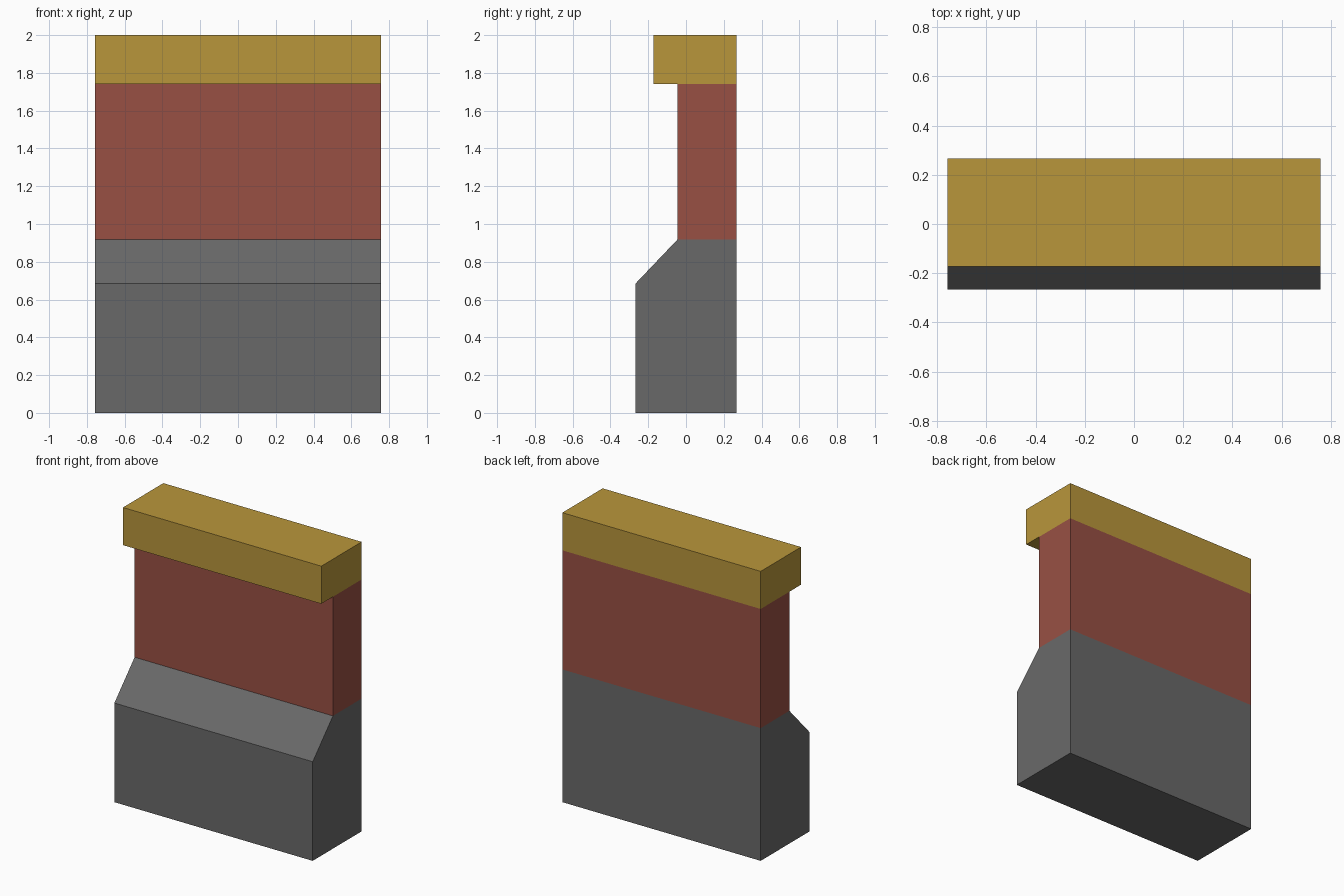
import bpy, bmesh

if "Cube" in bpy.data.objects:
    bpy.data.objects.remove(bpy.data.objects["Cube"])

HALF = 0.758   # half length along x
BACK = 0.267   # shared back plane


def material(name, rgb):
    lin = [((c / 255 + 0.055) / 1.055) ** 2.4 for c in rgb]
    m = bpy.data.materials.new(name)
    m.diffuse_color = (*lin, 1)
    m.use_nodes = True
    m.node_tree.nodes["Principled BSDF"].inputs["Base Color"].default_value = m.diffuse_color
    return m


def extrude_profile(name, profile, mat):
    """Sweep a (y, z) side profile along the full length in x."""
    bm = bmesh.new()
    face = bm.faces.new([bm.verts.new((-HALF, y, z)) for y, z in profile])
    ext = bmesh.ops.extrude_face_region(bm, geom=[face])
    verts = [g for g in ext["geom"] if isinstance(g, bmesh.types.BMVert)]
    bmesh.ops.translate(bm, verts=verts, vec=(2 * HALF, 0, 0))
    bmesh.ops.recalc_face_normals(bm, faces=bm.faces)
    me = bpy.data.meshes.new(name)
    bm.to_mesh(me)
    bm.free()
    me.materials.append(mat)
    ob = bpy.data.objects.new(name, me)
    bpy.context.collection.objects.link(ob)
    return ob


def rect(y0, z0, z1):
    return [(y0, z0), (BACK, z0), (BACK, z1), (y0, z1)]


grey = material("concrete grey", (105, 105, 105))
red = material("brick red", (152, 80, 68))
gold = material("ochre", (185, 150, 59))

# Base with sloped front shoulder
extrude_profile("wall_base", [(-BACK, 0), (BACK, 0), (BACK, 0.917),
                              (-0.046, 0.917), (-BACK, 0.685)], grey)
# Thinner upper wall
extrude_profile("upper_wall", rect(-0.046, 0.917, 1.74), red)
# Overhanging cap
extrude_profile("wall_cap", rect(-0.173, 1.74, 2.0), gold)
